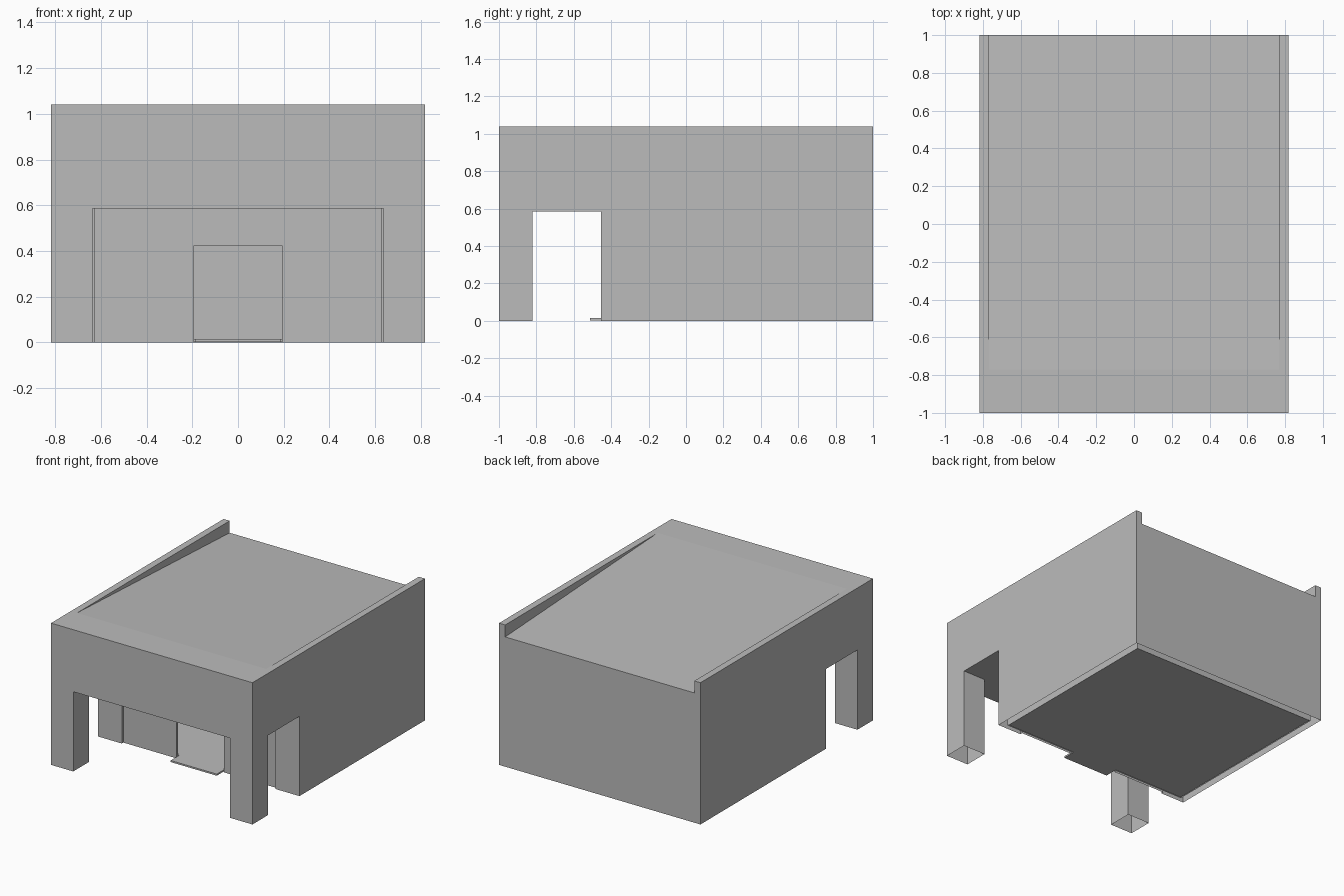
import bpy
import bmesh

if "Cube" in bpy.data.objects:
    bpy.data.objects.remove(bpy.data.objects["Cube"], do_unlink=True)

# Main dimensions
W, L, H = 0.8175, 1.0, 1.04      # half width, half length, height
WALL = 0.05                      # side and back wall thickness
ARCH_Z = 0.585                   # porch ceiling
FACE_Y = -0.455                  # front of the corner returns
WALL_Y, ROOM_Y = -0.437, -0.42   # thin entrance wall, outside and inside

grey = bpy.data.materials.new("plain_grey")
grey.use_nodes = True
grey.diffuse_color = (0.5, 0.5, 0.5, 1)
grey.node_tree.nodes["Principled BSDF"].inputs["Base Color"].default_value = (0.5, 0.5, 0.5, 1)


def prism(name, half_x, profile):
    """Extrude a (y, z) outline across x, symmetric about the centre."""
    bm = bmesh.new()
    face = bm.faces.new([bm.verts.new((-half_x, y, z)) for y, z in profile])
    new = bmesh.ops.extrude_face_region(bm, geom=[face])["geom"]
    verts = [g for g in new if isinstance(g, bmesh.types.BMVert)]
    bmesh.ops.translate(bm, verts=verts, vec=(2 * half_x, 0, 0))
    bmesh.ops.recalc_face_normals(bm, faces=bm.faces)
    mesh = bpy.data.meshes.new(name)
    bm.to_mesh(mesh)
    bm.free()
    mesh.materials.append(grey)
    obj = bpy.data.objects.new(name, mesh)
    bpy.context.collection.objects.link(obj)
    return obj


def block(name, half_x, y0, y1, z0, z1):
    return prism(name, half_x, [(y0, z0), (y1, z0), (y1, z1), (y0, z1)])


def cut(target, cutter):
    """Subtract a cutter, then discard it."""
    mod = target.modifiers.new("cut", "BOOLEAN")
    mod.operation, mod.solver, mod.object = "DIFFERENCE", "EXACT", cutter
    bpy.context.view_layer.objects.active = target
    bpy.ops.object.modifier_apply(modifier=mod.name)
    bpy.data.objects.remove(cutter, do_unlink=True)


# Building shell
shell = block("building_shell", W, -L, L, 0, H)

# Roof falls to the back between two side parapets
slope = 0.088 / 1.77


def roof_z(y):
    return H - slope * (y + 0.77)


cut(shell, prism("roof_cutter", W - WALL,
                 [(-0.95, roof_z(-0.95)), (1.2, roof_z(1.2)), (1.2, 1.3), (-0.95, 1.3)]))

# Porch: side archways, front archway, recessed entrance wall, doorway, room
cut(shell, block("side_arch_cutter", 1.2, -0.82, FACE_Y, -0.2, ARCH_Z))
cut(shell, block("front_arch_cutter", 0.637, -1.2, -0.6, -0.2, ARCH_Z))
cut(shell, block("recess_cutter", 0.625, -0.6, WALL_Y, -0.2, ARCH_Z))
cut(shell, block("room_cutter", W - WALL, ROOM_Y, L - WALL, -0.2, 0.85))
cut(shell, block("door_cutter", 0.193, -0.5, -0.3, -0.2, 0.425))

# Walls and pillars are open underneath
bm = bmesh.new()
bm.from_mesh(shell.data)
bm.normal_update()
under = [f for f in bm.faces if f.normal.z < -0.9 and f.calc_center_median().z < 0.001]
bmesh.ops.delete(bm, geom=under, context="FACES")
bm.to_mesh(shell.data)
bm.free()

# Floor slab with a doorstep tongue through the doorway
block("floor_slab", W - WALL - 0.006, ROOM_Y + 0.006, L - WALL - 0.006, 0.003, 0.015)
block("doorstep", 0.187, -0.513, ROOM_Y + 0.006, 0.003, 0.015)
